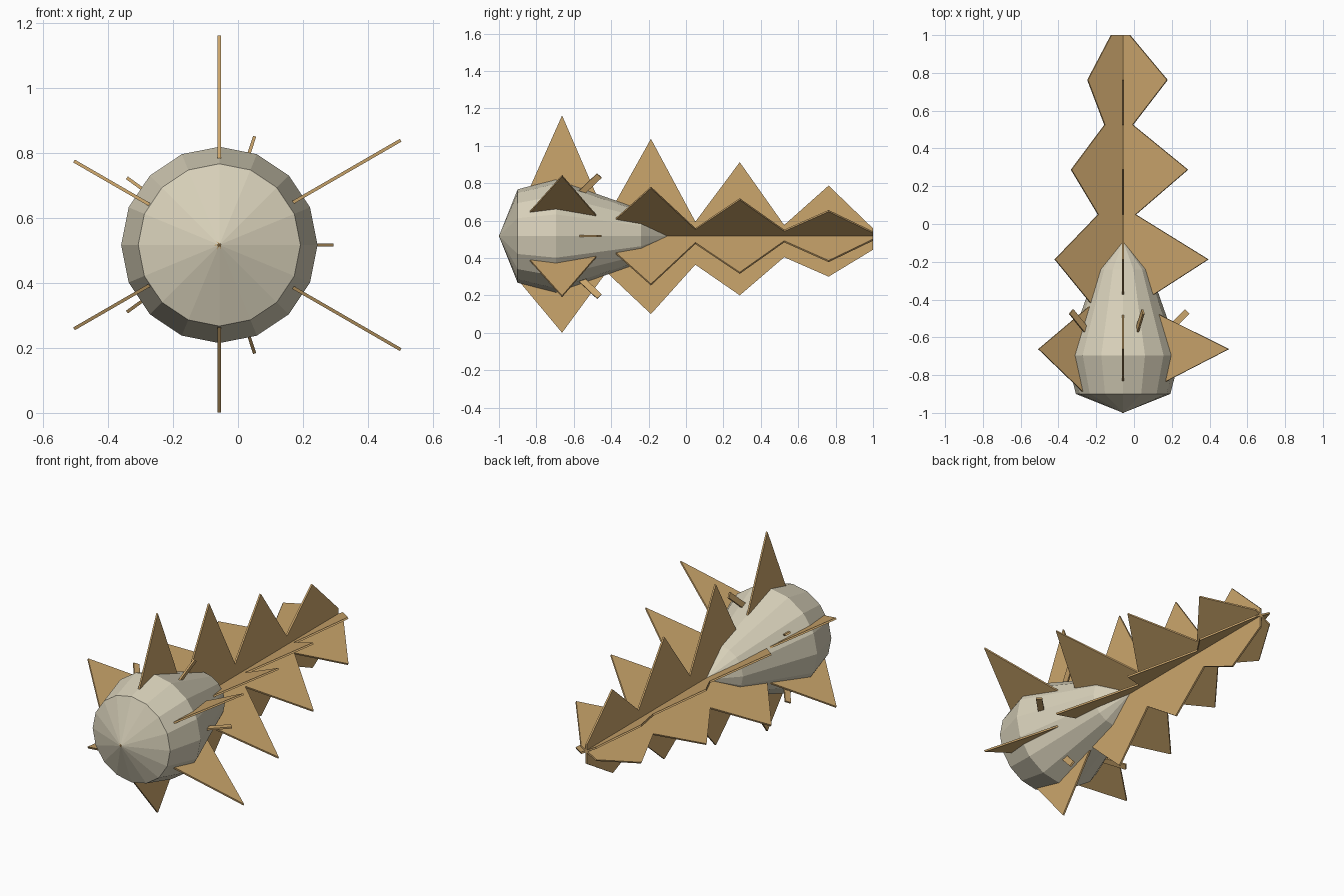
import bpy, bmesh
from math import radians, cos, sin, pi
from mathutils import Matrix, Vector

CENTRE = Matrix.Translation((-0.0575, 0, 0.5175))

default = bpy.data.objects.get("Cube")
if default:
    bpy.data.objects.remove(default)


def material(name, rgb):
    mat = bpy.data.materials.new(name)
    mat.use_nodes = True
    colour = (*rgb, 1)
    mat.diffuse_color = colour
    mat.node_tree.nodes["Principled BSDF"].inputs["Base Color"].default_value = colour
    return mat


def finish(name, bm, mat, angle=0):
    """Turn the part about the long axis and add it to the scene."""
    bmesh.ops.recalc_face_normals(bm, faces=bm.faces)
    bm.transform(CENTRE @ Matrix.Rotation(-radians(angle), 4, 'Y'))
    mesh = bpy.data.meshes.new(name)
    bm.to_mesh(mesh)
    bm.free()
    mesh.materials.append(mat)
    bpy.context.collection.objects.link(bpy.data.objects.new(name, mesh))


def plate(name, outline, thickness, mat, angle):
    """Flat plate from (radius, y) points, thickened evenly about its plane."""
    bm = bmesh.new()
    face = bm.faces.new([bm.verts.new((r, y, -thickness / 2)) for r, y in outline])
    new = bmesh.ops.extrude_face_region(bm, geom=[face])["geom"]
    verts = [v for v in new if isinstance(v, bmesh.types.BMVert)]
    bmesh.ops.translate(bm, verts=verts, vec=(0, 0, thickness))
    finish(name, bm, mat, angle)


def zigzag(peak, peak_step, valley, valley_step):
    """Four shrinking teeth along one edge of a blade."""
    points = []
    for i in range(5):
        points.append((valley - i * valley_step, -0.9 + 0.475 * i))
        if i < 4:
            points.append((peak - i * peak_step, -0.6625 + 0.475 * i))
    return points


cream = material("cream", (0.68, 0.63, 0.485))
tan = material("tan", (0.60, 0.38, 0.15))

# Faceted body turned about the y axis
SIDES = 16
bm = bmesh.new()
nose = bm.verts.new((0, -1, 0))
tail = bm.verts.new((0, -0.09, 0))
rings = [[bm.verts.new((r * cos(2 * pi * i / SIDES), y, r * sin(2 * pi * i / SIDES)))
          for i in range(SIDES)]
         for y, r in ((-0.9, 0.25), (-0.695, 0.3025), (-0.24, 0.142))]
for i in range(SIDES):
    j = (i + 1) % SIDES
    bm.faces.new((nose, rings[0][i], rings[0][j]))
    bm.faces.new((tail, rings[-1][j], rings[-1][i]))
    for a, b in zip(rings, rings[1:]):
        bm.faces.new((a[i], b[i], b[j], a[j]))
finish("body", bm, cream)

# Three toothed blades crossing on the axis, each with a long and a short edge
long_edge = zigzag(0.645, 0.125, 0.113, 0.018)
short_edge = [(-r, y) for r, y in zigzag(0.517, 0.1, 0.233, 0.04)]
blade = [(0, -1)] + long_edge + short_edge[::-1]
for name, angle in (("upright_blade", 90), ("rising_blade", 30), ("falling_blade", -30)):
    plate(name, blade, 0.01, tan, angle)

# Five small swept-back spines around the body
along = Vector((1, 1)).normalized()
across = Vector((1, -1)).normalized() * 0.017
tip = Vector((0.34, -0.4635))
root = tip - along * 0.2
spine = [tip + across, tip - across, root - across, root + across]
for i in range(5):
    plate(f"spine_{i + 1}", spine, 0.01, tan, 72 * i)
